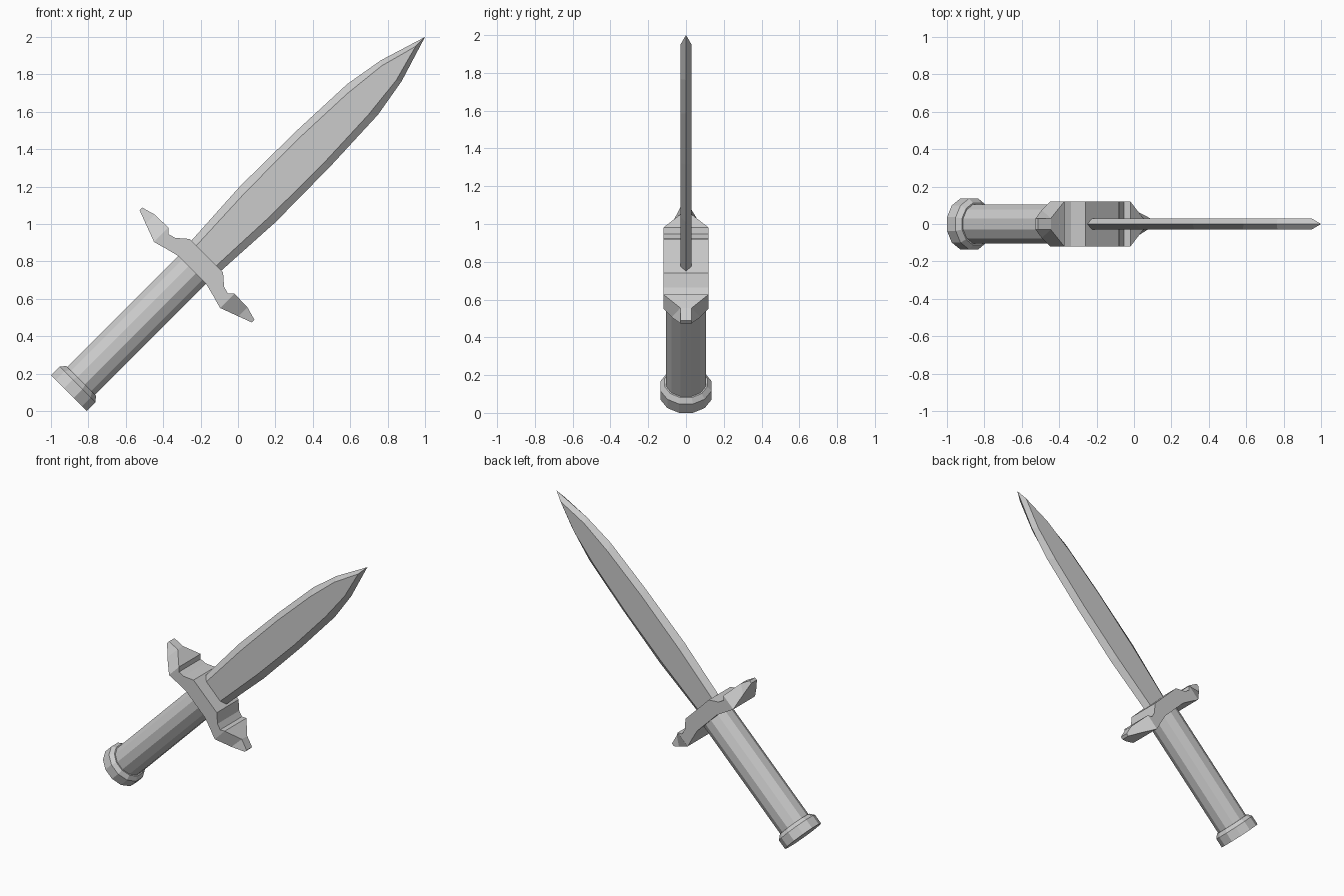
import bpy, bmesh
from math import radians, sin, cos, pi
from mathutils import Matrix

if "Cube" in bpy.data.objects:
    bpy.data.objects.remove(bpy.data.objects["Cube"])

# The dagger is modelled along local X, then tilted 45 degrees into place
TILT = Matrix.Translation((0, 0, 1)) @ Matrix.Rotation(radians(-45), 4, 'Y')


def loft(name, rings):
    """Skin a list of equal-sized rings, cap both ends and tilt into place."""
    bm = bmesh.new()
    loops = [[bm.verts.new(p) for p in ring] for ring in rings]
    n = len(rings[0])
    for a, b in zip(loops, loops[1:]):
        for i in range(n):
            j = (i + 1) % n
            bm.faces.new((a[i], a[j], b[j], b[i]))
    bm.faces.new(loops[0])
    bm.faces.new(loops[-1])
    bmesh.ops.remove_doubles(bm, verts=bm.verts, dist=0.0005)
    bmesh.ops.recalc_face_normals(bm, faces=bm.faces)
    bm.transform(TILT)
    mesh = bpy.data.meshes.new(name)
    bm.to_mesh(mesh)
    bm.free()
    obj = bpy.data.objects.new(name, mesh)
    bpy.context.collection.objects.link(obj)
    return obj


def lathe(name, profile, sides=12):
    """Turn (position, radius) pairs around the dagger's axis."""
    angles = [2 * pi * (i + 0.5) / sides for i in range(sides)]
    return loft(name, [[(u, r * cos(a), r * sin(a)) for a in angles]
                       for u, r in profile])


# Pommel and grip
lathe("pommel", [(-1.279, 0.14), (-1.213, 0.14), (-1.187, 0.117)])
lathe("grip", [(-1.21, 0.109), (-0.30, 0.109)])

# Guard: columns of (offset, bottom, top, bottom half depth, top half depth)
half = [(0.105, -0.347, -0.24, 0.12, 0.12),
        (0.127, -0.352, -0.24, 0.12, 0.12),
        (0.185, -0.367, -0.29, 0.12, 0.12),
        (0.225, -0.379, -0.301, 0.12, 0.12),
        (0.25, -0.385, -0.277, 0.12, 0.12),
        (0.35, -0.348, -0.279, 0.075, 0.03),
        (0.424, -0.32, -0.30, 0.03, 0.03)]
columns = [(-c[0],) + c[1:] for c in reversed(half)] + half
loft("guard", [[(b, -yb, v), (t, -yt, v), (t, yt, v), (b, yb, v)]
               for v, b, t, yb, yt in columns])

# Blade: stations of (edge position, edge half width, flat position, flat half width)
T = 0.03
stations = [(-0.26, 0.112, -0.26, 0.075),
            (0.15, 0.135, 0.148, 0.092),
            (0.575, 0.131, 0.55, 0.094),
            (0.943, 0.116, 0.905, 0.08),
            (1.158, 0.079, 1.14, 0.055),
            (1.414, 0.0, 1.343, 0.0)]
loft("blade", [[(ue, 0, we), (uf, -T, wf), (uf, -T, -wf),
                (ue, 0, -we), (uf, T, -wf), (uf, T, wf)]
               for ue, we, uf, wf in stations])
